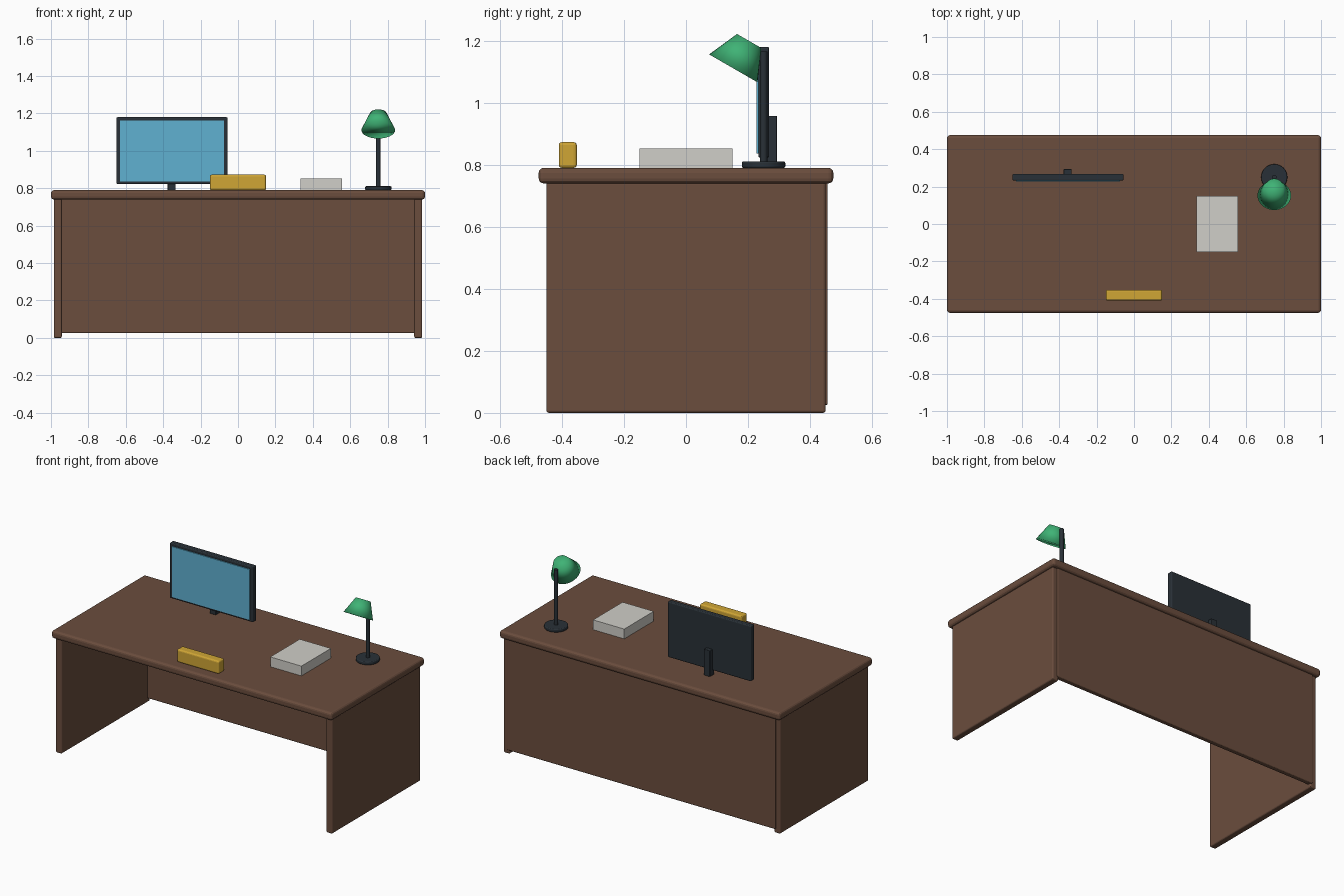
import bpy
import math

if "Cube" in bpy.data.objects:
    bpy.data.objects.remove(bpy.data.objects["Cube"], do_unlink=True)


def material(name, color):
    mat = bpy.data.materials.new(name)
    mat.use_nodes = True
    mat.diffuse_color = (*color, 1)
    mat.node_tree.nodes["Principled BSDF"].inputs["Base Color"].default_value = (*color, 1)
    return mat


WOOD = material("brown wood", (0.145, 0.074, 0.047))
DARK = material("dark plastic", (0.022, 0.03, 0.038))
SCREEN = material("screen blue", (0.115, 0.44, 0.64))
GOLD = material("gold", (0.63, 0.38, 0.036))
PAPER = material("paper", (0.63, 0.62, 0.58))
GREEN = material("green enamel", (0.05, 0.45, 0.18))


def finish(name, mat, bevel=0, segments=3):
    """Name the active object, colour it and round its edges."""
    obj = bpy.context.object
    obj.name = obj.data.name = name
    obj.data.materials.append(mat)
    if bevel:
        mod = obj.modifiers.new("rounded edges", "BEVEL")
        mod.width, mod.segments = bevel, segments
        mod.limit_method = "ANGLE"
    return obj


def box(name, mat, x, y, z, bevel=0):
    """Box given by its (low, high) range on each axis."""
    ranges = (x, y, z)
    bpy.ops.mesh.primitive_cube_add(size=1, location=[(a + b) / 2 for a, b in ranges])
    obj = bpy.context.object
    obj.scale = [b - a for a, b in ranges]
    bpy.ops.object.transform_apply(location=False, rotation=False, scale=True)
    return finish(name, mat, bevel)


def cylinder(name, mat, radius, x, y, z, bevel=0):
    bpy.ops.mesh.primitive_cylinder_add(vertices=32, radius=radius, depth=z[1] - z[0],
                                        location=(x, y, sum(z) / 2))
    bpy.ops.object.shade_smooth_by_angle()
    return finish(name, mat, bevel)


# Desk
TOP = 0.79
box("desk_top", WOOD, (-1, 1), (-0.475, 0.475), (0.74, TOP), 0.016)
for side, sign in (("left", 1), ("right", -1)):
    box(side + "_side_panel", WOOD, sorted((sign * 0.942, sign * 0.985)),
        (-0.45, 0.45), (0, 0.745), 0.008)
box("back_panel", WOOD, (-0.955, 0.955), (0.425, 0.457), (0.025, 0.745), 0.006)

# Monitor
box("monitor_body", DARK, (-0.65, -0.056), (0.233, 0.268), (0.823, 1.18), 0.006)
box("monitor_screen", SCREEN, (-0.63, -0.076), (0.227, 0.235), (0.837, 1.162))
box("monitor_stand", DARK, (-0.376, -0.333), (0.25, 0.294), (TOP, 0.958), 0.003)

# Desk items
box("name_plate", GOLD, (-0.15, 0.15), (-0.41, -0.352), (TOP, 0.873), 0.01)
box("paper_stack", PAPER, (0.335, 0.557), (-0.15, 0.15), (TOP, 0.853))

# Lamp
cylinder("lamp_base", DARK, 0.07, 0.75, 0.25, (TOP, 0.811), 0.005)
cylinder("lamp_post", DARK, 0.012, 0.75, 0.25, (0.8, 1.165))
bpy.ops.mesh.primitive_cone_add(vertices=32, radius1=0.09, radius2=0.045, depth=0.102,
                                location=(0.75, 0.178, 1.155),
                                rotation=(-math.radians(30), 0, 0))
bpy.ops.object.shade_smooth()
finish("lamp_shade", GREEN)
